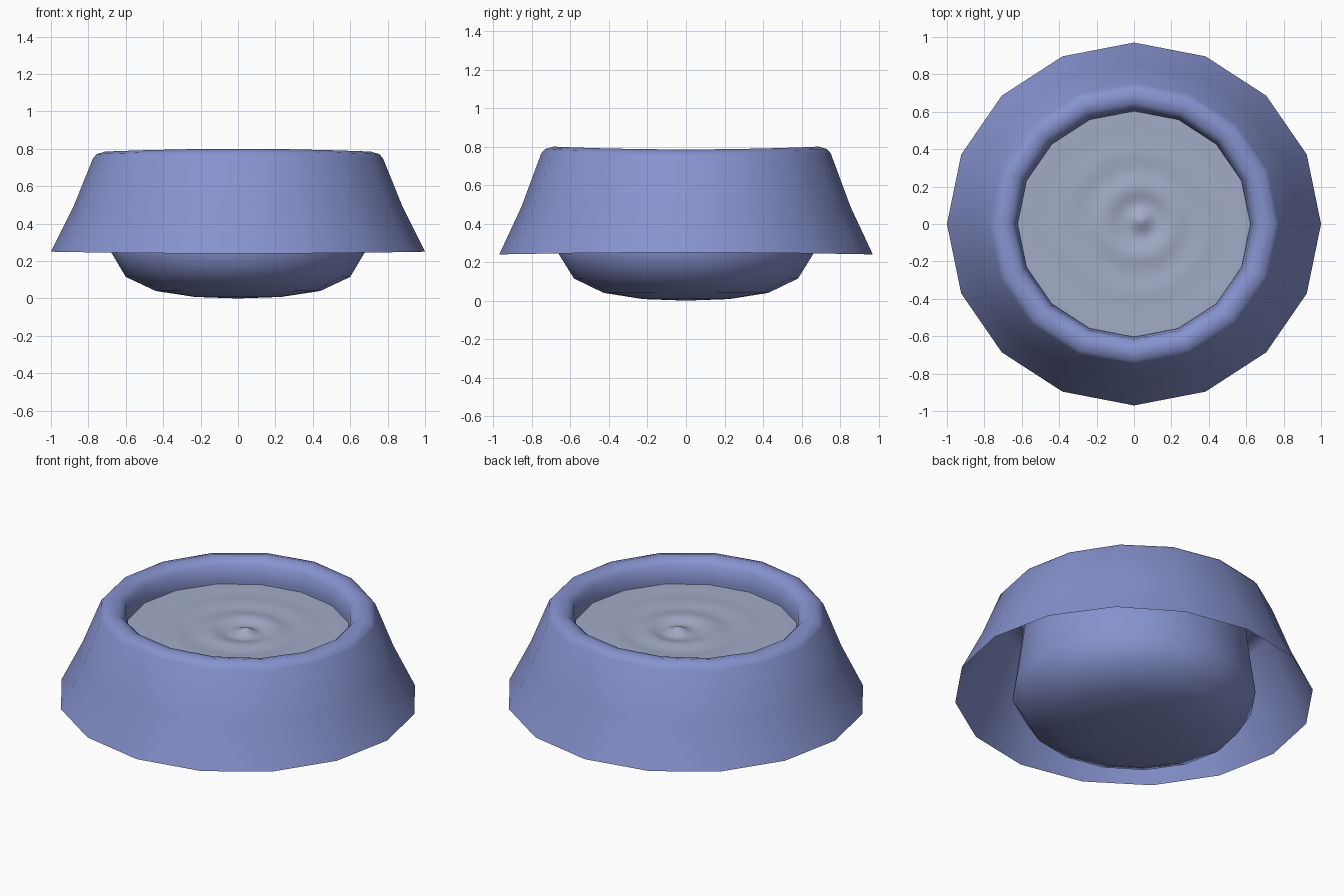
import bpy
import bmesh
import math

if "Cube" in bpy.data.objects:
    bpy.data.objects.remove(bpy.data.objects["Cube"])

SIDES = 16


def material(name, color):
    mat = bpy.data.materials.new(name)
    mat.diffuse_color = (*color, 1)
    mat.use_nodes = True
    mat.node_tree.nodes["Principled BSDF"].inputs["Base Color"].default_value = mat.diffuse_color
    return mat


def lathe(name, profile, mat, sides=SIDES, y_scale=0.97, center=(0, 0), wobble=None, angle=50):
    """Revolve (radius, z) points; radius 0 closes to a pole; centre fades out to the rim."""
    bm = bmesh.new()
    r_max = max(r for r, z in profile)
    rings = []
    for r, z in profile:
        fade = 1 - r / r_max
        cx, cy = center[0] * fade, center[1] * fade
        if r == 0:
            rings.append([bm.verts.new((cx, cy, z))])
            continue
        ring = []
        for i in range(sides):
            a = math.tau * i / sides
            dz = wobble(z) * math.sin(a) ** 2 if wobble else 0
            ring.append(bm.verts.new((cx + r * math.cos(a), cy + r * y_scale * math.sin(a), z + dz)))
        rings.append(ring)
    for low, high in zip(rings, rings[1:]):
        for i in range(sides):
            j = (i + 1) % sides
            corners = [low[i], low[j % len(low)]] if len(low) > 1 else [low[0]]
            corners += [high[j], high[i]] if len(high) > 1 else [high[0]]
            bm.faces.new(corners)
    mesh = bpy.data.meshes.new(name)
    bm.to_mesh(mesh)
    bm.free()
    obj = bpy.data.objects.new(name, mesh)
    bpy.context.collection.objects.link(obj)
    mesh.materials.append(mat)
    bpy.ops.object.select_all(action='DESELECT')
    obj.select_set(True)
    bpy.context.view_layer.objects.active = obj
    bpy.ops.object.shade_smooth_by_angle(angle=math.radians(angle))
    return obj


blue = material("bowl_blue", (0.24, 0.29, 0.62))
pale = material("water_pale", (0.36, 0.41, 0.57))

# Flared skirt, rounded rim and hanging basin as one open shell
shell = [(1.0, 0.25), (0.88, 0.49), (0.775, 0.75), (0.755, 0.772), (0.71, 0.785),
         (0.665, 0.775), (0.635, 0.745), (0.622, 0.66), (0.65, 0.45), (0.68, 0.25),
         (0.60, 0.115), (0.44, 0.04), (0.23, 0.008), (0, 0)]
lathe("bowl_shell", shell, blue,
      wobble=lambda z: 0.015 if z > 0.6 else (-0.01 if z == 0.25 else 0))


# Water surface with fading concentric ripples
def ripple(r):
    return 0.65 + 0.022 * math.cos(r * math.tau / 0.2) * math.exp(-r * 6)


steps = 26
water = [(0.625 * (1 - i / steps), ripple(0.625 * (1 - i / steps))) for i in range(steps)]
water.append((0, ripple(0)))
lathe("water_surface", water, pale, center=(0.04, 0.02))
